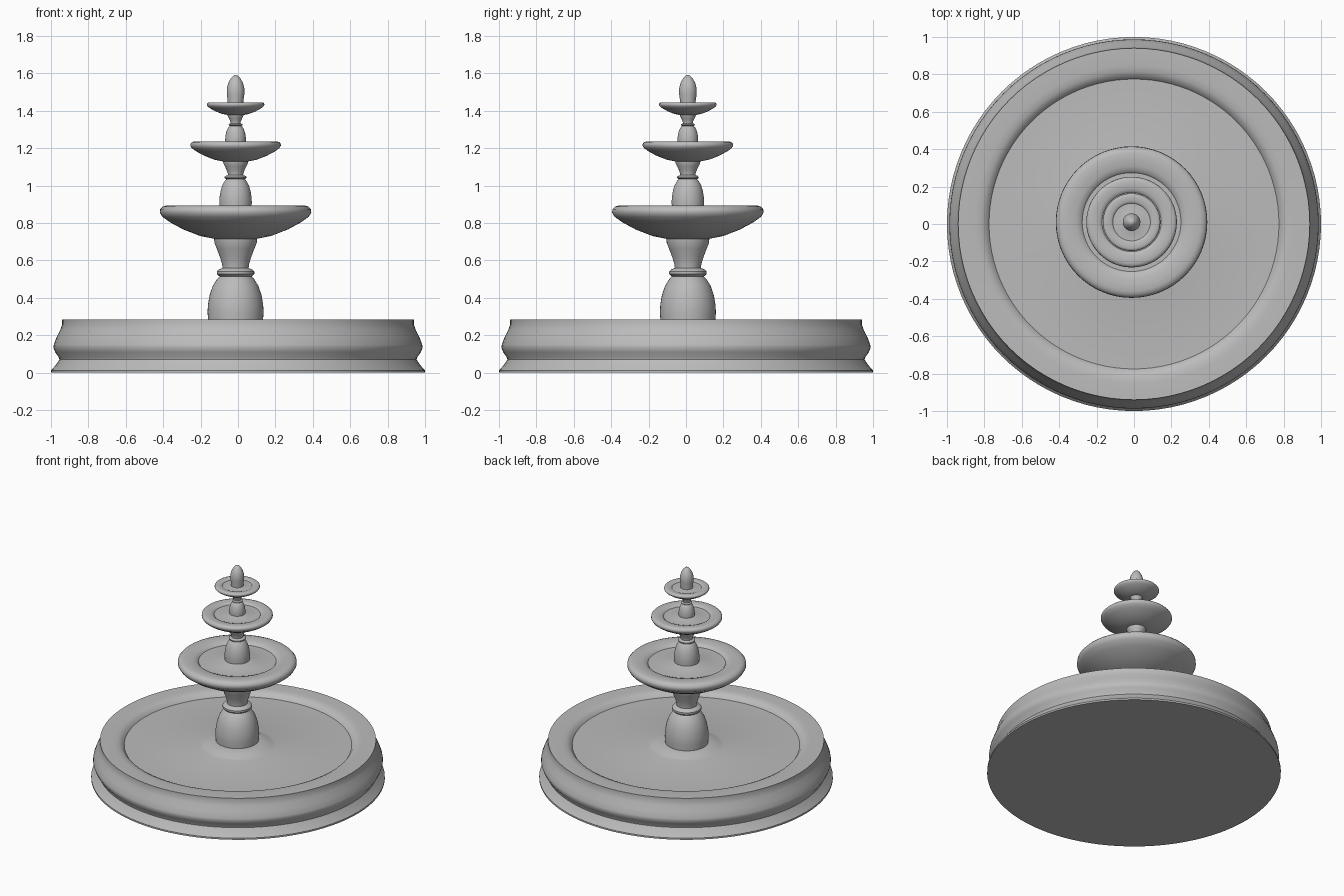
import bpy
import bmesh
import math
from mathutils import Matrix

if "Cube" in bpy.data.objects:
    bpy.data.objects.remove(bpy.data.objects["Cube"])

stone = bpy.data.materials.new("grey stone")
stone.use_nodes = True
stone.diffuse_color = (0.5, 0.5, 0.5, 1)
stone.node_tree.nodes["Principled BSDF"].inputs["Base Color"].default_value = (0.5, 0.5, 0.5, 1)

AXIS = (-0.013, 0.01)  # the tiers stand slightly off the basin's centre


def lathe(name, profile, centre=AXIS, steps=64, angle=40):
    """Spin a (radius, height) profile around the vertical axis."""
    bm = bmesh.new()
    verts = [bm.verts.new((r, 0, z)) for r, z in profile]
    edges = [bm.edges.new(pair) for pair in zip(verts, verts[1:])]
    bmesh.ops.spin(bm, geom=verts + edges, cent=(0, 0, 0), axis=(0, 0, 1),
                   angle=math.tau, steps=steps, use_duplicate=False)
    bmesh.ops.remove_doubles(bm, verts=bm.verts, dist=0.0002)
    bmesh.ops.recalc_face_normals(bm, faces=bm.faces)
    bm.transform(Matrix.Translation((*centre, 0)))
    mesh = bpy.data.meshes.new(name)
    bm.to_mesh(mesh)
    bm.free()
    mesh.materials.append(stone)
    obj = bpy.data.objects.new(name, mesh)
    bpy.context.collection.objects.link(obj)
    bpy.ops.object.select_all(action="DESELECT")
    obj.select_set(True)
    bpy.context.view_layer.objects.active = obj
    bpy.ops.object.shade_smooth_by_angle(angle=math.radians(angle))
    return obj


# Shapes shared by all tiers, as (radius, height)
BODY = [(0, 0), (0.145, 0), (0.15, 0.25), (0.147, 0.42), (0.138, 0.62),
        (0.122, 0.8), (0.1, 0.94), (0.085, 1)]
NECK = [(0.09, 0.01), (0.1, 0.06), (0.1, 0.13), (0.09, 0.18), (0.07, 0.22),
        (0.072, 0.32), (0.083, 0.5), (0.1, 0.72), (0.113, 0.88), (0.115, 1), (0, 1)]
BOWL = [(0, 0), (0.115, 0), (0.19, 0.015), (0.28, 0.05), (0.35, 0.088), (0.392, 0.118),
        (0.405, 0.14), (0.403, 0.158), (0.39, 0.172), (0.37, 0.178), (0.335, 0.178),
        (0.3, 0.174), (0.275, 0.167), (0.264, 0.155), (0.13, 0.155), (0.09, 0.17), (0, 0.17)]


def column(name, scale, base, collar, top):
    low = [(r * scale, base + h * (collar - base)) for r, h in BODY]
    high = [(r * scale, collar + h * (top - collar)) for r, h in NECK]
    lathe(name, low + high, steps=40)


def bowl(name, scale, base):
    lathe(name, [(r * scale, base + h * scale) for r, h in BOWL])


# Basin with moulded wall, rounded rim, shallow floor and a mound for the column
lathe("basin", [
    (0, 0), (1, 0), (1, 0.012), (0.975, 0.04), (0.955, 0.07), (0.957, 0.08),
    (0.978, 0.11), (0.987, 0.135), (0.985, 0.15), (0.97, 0.19), (0.95, 0.23),
    (0.94, 0.26), (0.94, 0.284), (0.85, 0.284), (0.815, 0.28), (0.79, 0.268),
    (0.775, 0.248), (0.26, 0.248), (0.235, 0.255), (0.2, 0.268), (0.15, 0.28), (0, 0.28),
], centre=(0, 0), steps=96)

# Tiers
column("lower_column", 1, 0.26, 0.515, 0.718)
bowl("lower_bowl", 1, 0.716)
column("middle_column", 0.58, 0.87, 1.035, 1.132)
bowl("middle_bowl", 0.598, 1.13)
column("upper_column", 0.37, 1.22, 1.32, 1.38)
bowl("upper_bowl", 0.38, 1.378)

# Finial
lathe("finial", [(0, 1.43), (0.042, 1.43), (0.042, 1.455), (0.047, 1.49), (0.047, 1.52),
                 (0.039, 1.55), (0.025, 1.575), (0.012, 1.588), (0, 1.592)], steps=32)
